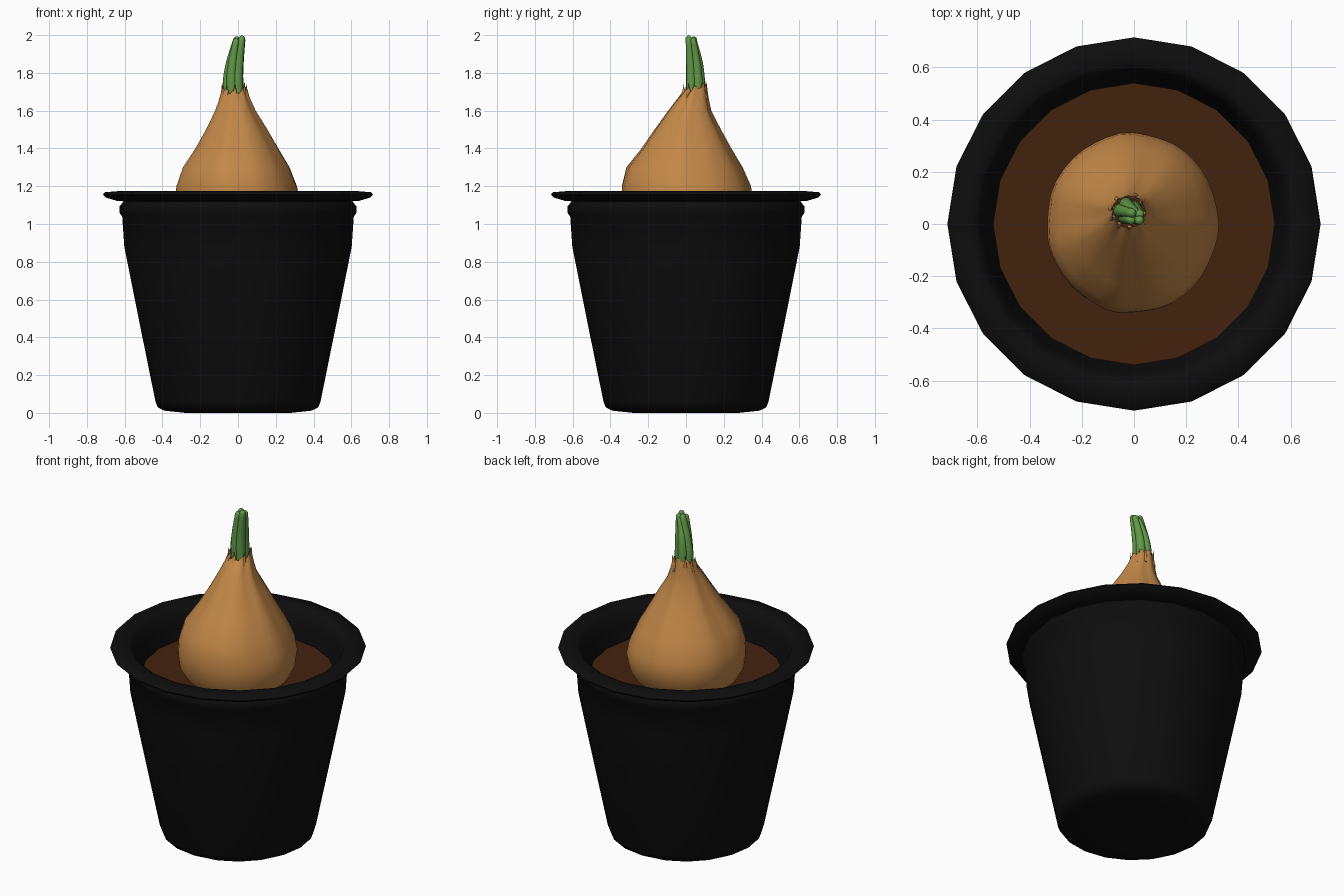
import bpy, bmesh, math, random
from mathutils import Vector

random.seed(4)
if "Cube" in bpy.data.objects:
    bpy.data.objects.remove(bpy.data.objects["Cube"])


def material(name, rgb):
    m = bpy.data.materials.new(name)
    m.use_nodes = True
    m.diffuse_color = (*rgb, 1)
    m.node_tree.nodes["Principled BSDF"].inputs["Base Color"].default_value = (*rgb, 1)
    return m


black = material("black plastic", (0.004, 0.004, 0.004))
brown = material("soil brown", (0.055, 0.016, 0.004))
tan = material("bulb skin", (0.54, 0.245, 0.065))
green = material("shoot green", (0.12, 0.32, 0.065))


def loft(name, rings, mat, cap_start=True, cap_end=True, angle=50):
    """Skin a list of point rings, optionally closing the ends."""
    bm = bmesh.new()
    loops = [[bm.verts.new(p) for p in ring] for ring in rings]
    n = len(loops[0])
    for a, b in zip(loops, loops[1:]):
        for i in range(n):
            j = (i + 1) % n
            bm.faces.new((a[i], a[j], b[j], b[i]))
    if cap_start:
        bm.faces.new(loops[0][::-1])
    if cap_end:
        bm.faces.new(loops[-1])
    bmesh.ops.recalc_face_normals(bm, faces=bm.faces)
    mesh = bpy.data.meshes.new(name)
    bm.to_mesh(mesh)
    bm.free()
    ob = bpy.data.objects.new(name, mesh)
    bpy.context.collection.objects.link(ob)
    mesh.materials.append(mat)
    bpy.ops.object.select_all(action="DESELECT")
    ob.select_set(True)
    bpy.context.view_layer.objects.active = ob
    bpy.ops.object.shade_smooth_by_angle(angle=math.radians(angle))
    return ob


def circle(r, z, n=20):
    return [(r * math.cos(math.tau * i / n), r * math.sin(math.tau * i / n), z)
            for i in range(n)]


# Pot: one profile up the outside, over the rim and down the inside
pot_profile = [(0.28, 0.0), (0.39, 0.012), (0.425, 0.03), (0.437, 0.06),
               (0.52, 0.47), (0.602, 0.88), (0.613, 1.04), (0.628, 1.06),
               (0.626, 1.095), (0.605, 1.12), (0.64, 1.122), (0.7, 1.14),
               (0.715, 1.155), (0.705, 1.168), (0.62, 1.175), (0.595, 1.16),
               (0.575, 1.08), (0.545, 0.98), (0.4, 0.1)]
loft("pot", [circle(r, z) for r, z in pot_profile], black)

# Soil: shallow disc inside the pot
loft("soil", [circle(0.53, 0.95), circle(0.54, 1.0), circle(0.3, 0.995)], brown)

# Bulb: z, centre x, centre y, radius x, radius y
bulb_profile = [(0.83, 0, 0, 0.08, 0.08), (0.87, 0, 0, 0.18, 0.18),
                (0.95, 0, 0, 0.27, 0.27), (1.05, -0.005, 0, 0.32, 0.33),
                (1.13, -0.006, 0.004, 0.329, 0.345), (1.2, -0.01, 0, 0.318, 0.341),
                (1.3, -0.012, -0.01, 0.28, 0.305), (1.4, -0.008, 0, 0.217, 0.235),
                (1.5, -0.008, 0.007, 0.16, 0.173), (1.6, -0.015, 0.018, 0.105, 0.112),
                (1.67, -0.018, 0.038, 0.077, 0.078), (1.72, -0.02, 0.047, 0.063, 0.059)]
SIDES = 40
bulb_rings = []
for k, (z, cx, cy, rx, ry) in enumerate(bulb_profile):
    ring = []
    for i in range(SIDES):
        t = math.tau * i / SIDES
        # folds in the skin deepen towards the neck
        fold = max(0, z - 1.0) * 0.05
        f = 1 + fold * (math.cos(7 * t + 0.6) + 0.6 * math.sin(11 * t + 2 * z))
        lift = 0
        if k == len(bulb_profile) - 1:
            lift = 0.02 * math.sin(t) + 0.012 * math.cos(8 * t)
        ring.append((cx + rx * f * math.cos(t), cy + ry * f * math.sin(t), z + lift))
    bulb_rings.append(ring)
loft("bulb", bulb_rings, tan, cap_end=False, angle=80)


def tube(name, path, radii, mat, n=10):
    """Round stem through path points, smoothed by Catmull-Rom steps."""
    pts = [Vector(p) for p in path]
    ends = [2 * pts[0] - pts[1]] + pts + [2 * pts[-1] - pts[-2]]
    rings = []
    for s in range(1, len(ends) - 2):
        a, b, c, d = ends[s - 1:s + 3]
        for q in range(5 if s == len(ends) - 3 else 4):
            u = q / 4
            p = 0.5 * (2 * b + (c - a) * u + (2 * a - 5 * b + 4 * c - d) * u * u
                       + (3 * b - a - 3 * c + d) * u ** 3)
            r = radii[s - 1] * (1 - u) + radii[s] * u
            rings.append([p + Vector((x, y, 0)) for x, y, _ in circle(r, 0, n)])
    # rounded tip
    top = sum(rings[-1], Vector()) / n
    for f, h in ((0.8, 0.006), (0.4, 0.01)):
        rings.append([top + (v - top) * f + Vector((0, 0, h)) for v in rings[-1]])
    return loft(name, rings, mat, angle=60)


# Green shoots: base, and offset of the tip
shoots = [((-0.052, 0.05), (-0.008, 0.042), 1.98), ((-0.034, 0.026), (-0.01, 0.015), 1.97),
          ((-0.002, 0.028), (0.021, 0.014), 1.985), ((-0.03, 0.074), (0.005, 0.045), 1.96),
          ((0.0, 0.062), (0.022, 0.037), 1.975)]
for i, ((bx, by), (tx, ty), top) in enumerate(shoots):
    tube(f"shoot_{i + 1}", [(bx + 0.004, by, 1.66), (bx, by, 1.76),
                            (bx * 0.7 + tx * 0.3, by * 0.7 + ty * 0.3, 1.86), (tx, ty, top)],
         (0.026, 0.028, 0.024, 0.017), green)

# Dry husk tips curling around the neck
for i in range(9):
    t = math.tau * i / 9 + random.uniform(-0.2, 0.2)
    c, s = math.cos(t), math.sin(t)
    h = random.uniform(1.725, 1.745) + 0.015 * s
    tube(f"husk_tip_{i + 1}", [(-0.019 + 0.074 * c, 0.04 + 0.074 * s, 1.66),
                               (-0.02 + 0.062 * c, 0.046 + 0.058 * s, 1.7),
                               (-0.02 + 0.066 * c, 0.047 + 0.062 * s, h)],
         (0.009, 0.01, 0.002), tan, 6)
